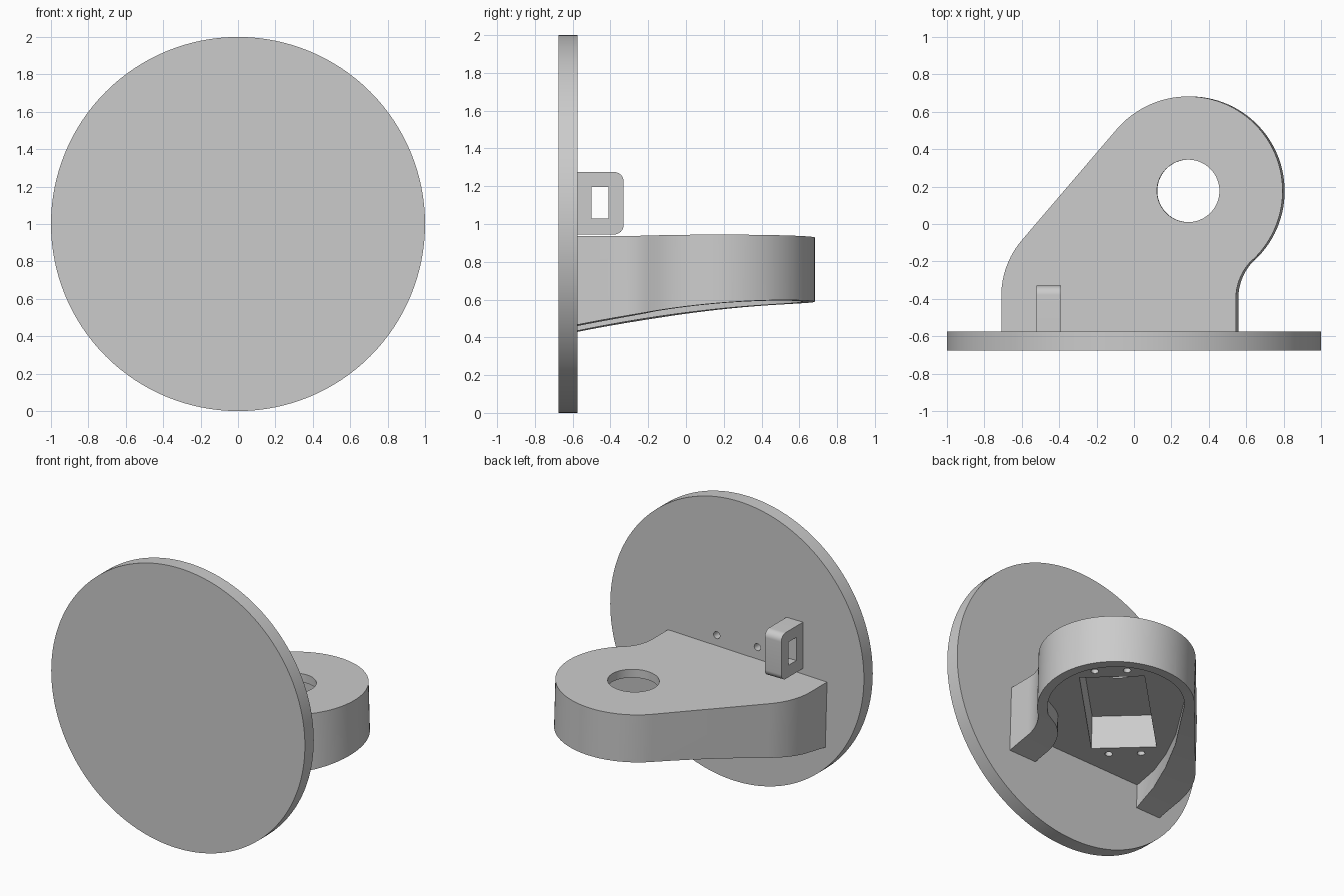
import bpy, bmesh
from math import cos, sin, radians, pi
from mathutils import Matrix, Vector

cube = bpy.data.objects.get("Cube")
if cube:
    bpy.data.objects.remove(cube, do_unlink=True)

grey = bpy.data.materials.new("plain grey")
grey.use_nodes = True
COLOUR = (0.6, 0.6, 0.6, 1)
grey.diffuse_color = COLOUR
grey.node_tree.nodes["Principled BSDF"].inputs["Base Color"].default_value = COLOUR


def arc(cx, cy, r, start, end, steps):
    """Points along a circular arc, angles in degrees."""
    angles = [radians(start + (end - start) * i / steps) for i in range(steps + 1)]
    return [(cx + r * cos(a), cy + r * sin(a)) for a in angles]


def circle(cx, cy, r, steps):
    return arc(cx, cy, r, 0, 360, steps)[:-1]


def prism(name, outline, low, high, axis="z"):
    """Extrude a flat outline along one axis."""
    place = {"x": lambda a, b, h: (h, a, b),
             "y": lambda a, b, h: (a, h, b),
             "z": lambda a, b, h: (a, b, h)}[axis]
    bm = bmesh.new()
    base = bm.faces.new([bm.verts.new(place(a, b, low)) for a, b in outline])
    grown = bmesh.ops.extrude_face_region(bm, geom=[base])["geom"]
    moved = [v for v in grown if isinstance(v, bmesh.types.BMVert)]
    bmesh.ops.translate(bm, verts=moved, vec=Vector(place(0, 0, high - low)))
    bmesh.ops.recalc_face_normals(bm, faces=bm.faces)
    mesh = bpy.data.meshes.new(name)
    bm.to_mesh(mesh)
    bm.free()
    mesh.materials.append(grey)
    obj = bpy.data.objects.new(name, mesh)
    bpy.context.collection.objects.link(obj)
    return obj


def activate(obj):
    bpy.ops.object.select_all(action="DESELECT")
    obj.select_set(True)
    bpy.context.view_layer.objects.active = obj


def cut(obj, cutter):
    """Subtract a cutter from a part, then discard the cutter."""
    cutter.hide_render = True
    mod = obj.modifiers.new("cut", "BOOLEAN")
    mod.operation, mod.solver, mod.object = "DIFFERENCE", "EXACT", cutter
    activate(obj)
    bpy.ops.object.modifier_apply(modifier=mod.name)
    bpy.data.objects.remove(cutter, do_unlink=True)


def finish(obj):
    activate(obj)
    bpy.ops.object.shade_smooth_by_angle(angle=radians(25))


# Round face plate with two blind screw holes in its back
plate = prism("face_plate", circle(0, 1, 1, 128), -0.675, -0.575, "y")
for side in (-1, 1):
    cut(plate, prism("plate_hole", circle(0.16 * side, 1, 0.025, 20), -0.63, -0.5, "y"))
finish(plate)

# Arm: rounded end, slanted flank and flared root
HUB = (0.29, 0.177)
outline = ([(-0.71, -0.6)] + arc(-0.25, -0.385, 0.46, 180, 139.5, 12)
           + arc(*HUB, 0.505, 139.5, -46.7, 56)
           + arc(0.835, -0.4, 0.29, 133.3, 180, 14) + [(0.545, -0.6)])
TOP, CEILING = 0.92, 0.62
arm = prism("arm", outline, 0.3, TOP)

# Curved underside
ys = [-0.7 + 1.5 * i / 24 for i in range(25)]
under = [(y, 0.58 - 0.08 * (0.7 - y) ** 2) for y in ys] + [(0.8, 0.1), (-0.7, 0.1)]
cut(arm, prism("underside_cutter", under, -1, 1.2, "x"))

# Hollow inside, open towards the plate
hollow = ([(-0.52, -0.7), (-0.518, -0.57), (-0.48, -0.36), (-0.41, -0.16), (-0.3, 0.07)]
          + arc(*HUB, 0.44, 150, -50, 48)
          + arc(0.62, -0.46, 0.29, 115, 180, 12) + [(0.33, -0.7)])
cut(arm, prism("hollow_cutter", hollow, 0, CEILING))

# Diagonal motor pocket, its screw holes and the shaft opening
turn = Matrix.Rotation(pi / 4, 2)
centre = Vector((0.155, 0.035))


def diagonal(along, across):
    return tuple(centre + turn @ Vector((along, across)))


pocket = [diagonal(a * 0.44, b * 0.21) for a, b in ((-1, -1), (1, -1), (1, 1), (-1, 1))]
cut(arm, prism("pocket_cutter", pocket, 0.5, 0.86))
for a in (-0.515, 0.515):
    for b in (-0.104, 0.104):
        cut(arm, prism("screw_cutter", circle(*diagonal(a, b), 0.025, 20), 0.5, 0.8))
cut(arm, prism("shaft_cutter", circle(*HUB, 0.167, 64), 0.8, 1.1))

# The arm leans slightly to one side
lift = Matrix.Translation((0, 0, TOP))
arm.data.transform(lift @ Matrix.Rotation(-0.03, 4, "Y") @ lift.inverted())
finish(arm)

# Upright tab with a rectangular slot
tab_shape = ([(-0.6, 0.945)] + arc(-0.38, 0.995, 0.05, -90, 0, 10)
             + arc(-0.38, 1.225, 0.05, 0, 90, 10) + [(-0.6, 1.275)])
tab = prism("slotted_tab", tab_shape, -0.52, -0.39, "x")
slot = [(-0.5, 1.03), (-0.41, 1.03), (-0.41, 1.195), (-0.5, 1.195)]
cut(tab, prism("slot_cutter", slot, -0.7, -0.2, "x"))
finish(tab)
